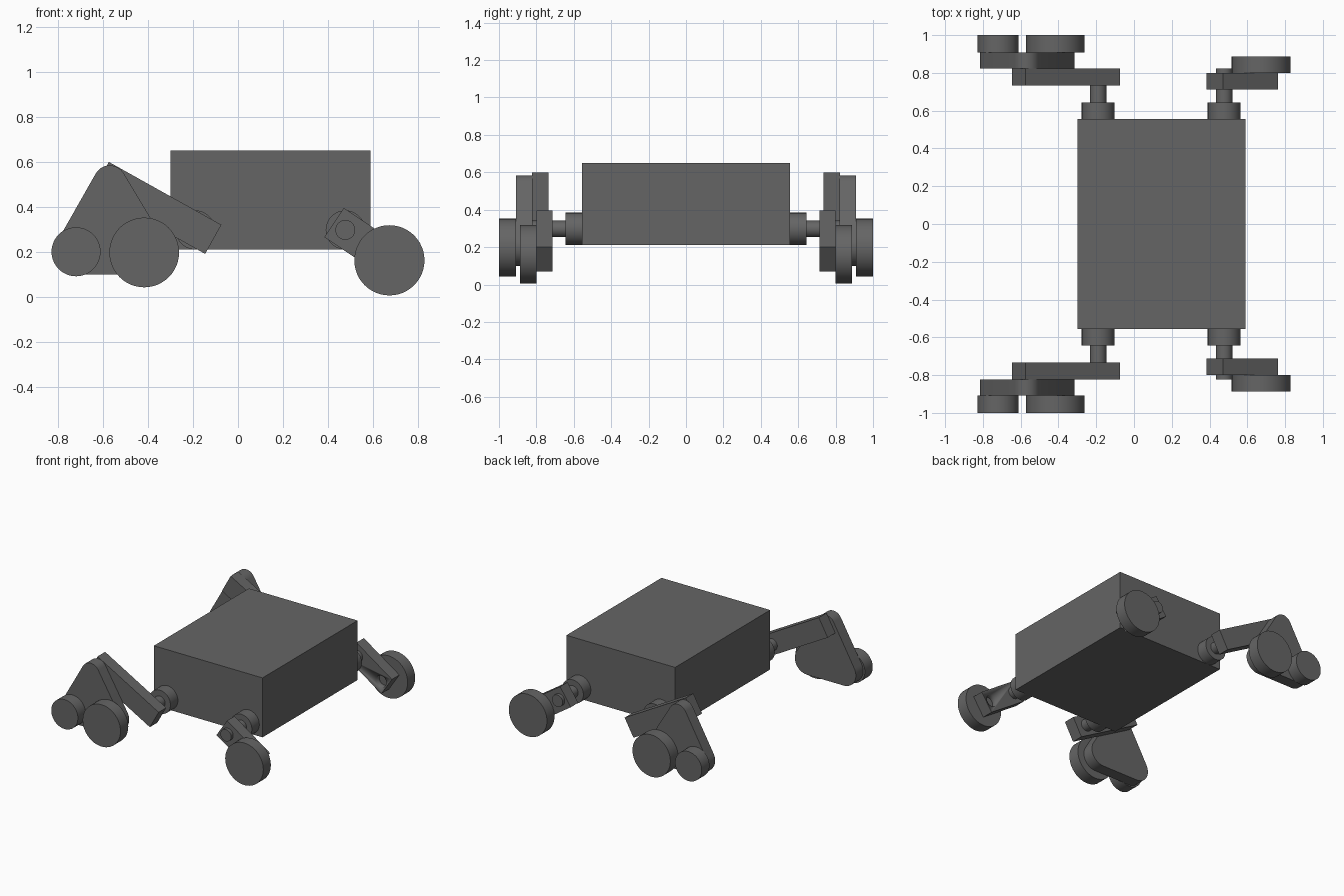
import bpy, bmesh, math
from mathutils import Vector

cube = bpy.data.objects.get("Cube")
if cube:
    bpy.data.objects.remove(cube, do_unlink=True)

grey = bpy.data.materials.new("dark grey")
grey.use_nodes = True
COLOR = (0.13, 0.13, 0.13, 1)
grey.diffuse_color = COLOR
grey.node_tree.nodes["Principled BSDF"].inputs["Base Color"].default_value = COLOR


def prism(name, profile, y0, y1):
    """Extrude an x-z outline from y0 to y1."""
    bm = bmesh.new()
    face = bm.faces.new([bm.verts.new((x, y0, z)) for x, z in profile])
    ext = bmesh.ops.extrude_face_region(bm, geom=[face], use_keep_orig=True)
    verts = [g for g in ext["geom"] if isinstance(g, bmesh.types.BMVert)]
    bmesh.ops.translate(bm, verts=verts, vec=(0, y1 - y0, 0))
    bmesh.ops.recalc_face_normals(bm, faces=bm.faces)
    mesh = bpy.data.meshes.new(name)
    bm.to_mesh(mesh)
    bm.free()
    mesh.materials.append(grey)
    ob = bpy.data.objects.new(name, mesh)
    bpy.context.collection.objects.link(ob)
    bpy.ops.object.select_all(action='DESELECT')
    ob.select_set(True)
    bpy.context.view_layer.objects.active = ob
    bpy.ops.object.shade_smooth_by_angle(angle=math.radians(30))
    return ob


def circle(x, z, r, n=48):
    return [(x + r * math.cos(2 * math.pi * i / n),
             z + r * math.sin(2 * math.pi * i / n)) for i in range(n)]


def bar(x, z, length, width, degrees):
    """Rectangle centred on (x, z) and turned in the x-z plane."""
    c, s = math.cos(math.radians(degrees)), math.sin(math.radians(degrees))
    corners = [(-1, -1), (1, -1), (1, 1), (-1, 1)]
    return [(x + a * length / 2 * c - b * width / 2 * s,
             z + a * length / 2 * s + b * width / 2 * c) for a, b in corners]


def rounded_hull(circles, n=14):
    """Outline wrapped around circles listed counter-clockwise."""
    count = len(circles)
    normals = []
    for i in range(count):
        (x0, z0, r0), (x1, z1, r1) = circles[i], circles[(i + 1) % count]
        d = Vector((x1 - x0, z1 - z0))
        normals.append(math.atan2(d.y, d.x) - math.pi / 2
                       + math.asin((r1 - r0) / d.length) * -1)
    pts = []
    for i, (x, z, r) in enumerate(circles):
        start = normals[i - 1]
        sweep = (normals[i] - start) % (2 * math.pi)
        for k in range(n + 1):
            a = start + sweep * k / n
            pts.append((x + r * math.cos(a), z + r * math.sin(a)))
    return pts


# Body box
prism("body", bar(0.145, 0.43, 0.89, 0.44, 0), -0.556, 0.556)

AXLE_Z = 0.297
for side, s in (("front", -1), ("back", 1)):
    # Hubs and shafts on the body sides
    for end, x, reach in (("right", -0.19, 0.80), ("left", 0.477, 0.824)):
        prism(f"{side}_{end}_hub", circle(x, AXLE_Z, 0.087), s * 0.55, s * 0.643)
        prism(f"{side}_{end}_shaft", circle(x, AXLE_Z, 0.044), s * 0.64, s * reach)

    # Short arm with a recessed axle seat, and its single wheel
    arm = prism(f"{side}_short_arm", bar(0.5725, 0.2325, 0.35, 0.156, -33.9),
                s * 0.713, s * 0.80)
    cutter = prism("axle_cutter", circle(0.673, 0.162, 0.043), s * 0.70, s * 0.753)
    cutter.hide_render = True
    mod = arm.modifiers.new("axle_seat", 'BOOLEAN')
    mod.object, mod.operation, mod.solver = cutter, 'DIFFERENCE', 'EXACT'
    bpy.context.view_layer.objects.active = arm
    bpy.ops.object.modifier_apply(modifier=mod.name)
    bpy.data.objects.remove(cutter, do_unlink=True)
    prism(f"{side}_single_wheel", circle(0.673, 0.162, 0.156), s * 0.80, s * 0.888)

    # Long arm carrying the two-wheel rocker
    prism(f"{side}_long_arm", bar(-0.36, 0.395, 0.573, 0.148, -29.2),
          s * 0.734, s * 0.823)
    rocker = [(-0.715, 0.2, 0.1), (-0.415, 0.2, 0.1), (-0.57, 0.512, 0.072)]
    prism(f"{side}_rocker", rounded_hull(rocker), s * 0.823, s * 0.909)
    prism(f"{side}_small_wheel", circle(-0.72, 0.2, 0.109), s * 0.909, s * 1.0)
    prism(f"{side}_large_wheel", circle(-0.417, 0.197, 0.155), s * 0.909, s * 1.0)
